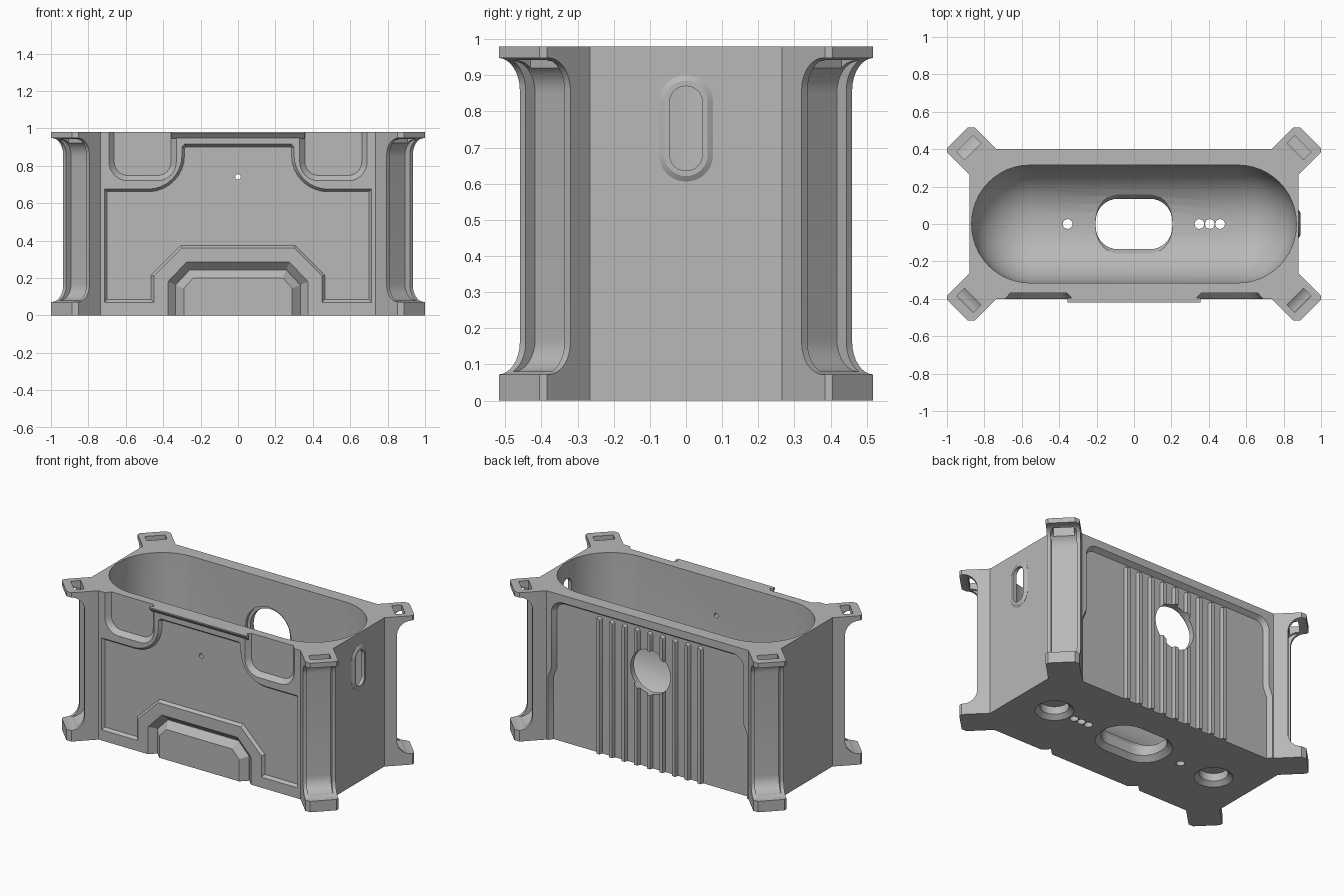
import bpy, bmesh
from math import sin, cos, pi, radians, sqrt

old = bpy.data.objects.get("Cube")
if old:
    bpy.data.objects.remove(old)

grey = bpy.data.materials.new("mid_grey")
grey.use_nodes = True
grey.diffuse_color = (0.48, 0.48, 0.48, 1)
grey.node_tree.nodes["Principled BSDF"].inputs["Base Color"].default_value = (0.48, 0.48, 0.48, 1)

HEIGHT = 0.98
FRONT, BACK = -0.40, 0.40


# ---- helpers: an outline (u, v) at depth d is mapped into space ----
def flat(u, v, d): return (u, v, d)        # outline seen from above
def upright(u, v, d): return (u, d, v)     # outline seen from the front
def sideways(u, v, d): return (d, u, v)    # outline seen from the side


def arc(cx, cy, rx, ry, a0, a1, n=8):
    return [(cx + rx * cos(radians(a0 + (a1 - a0) * i / n)),
             cy + ry * sin(radians(a0 + (a1 - a0) * i / n))) for i in range(n + 1)]


def rounded(hx, hy, r, cx=0, cy=0, n=8):
    pts = []
    for sx, sy, a in ((1, 1, 0), (-1, 1, 90), (-1, -1, 180), (1, -1, 270)):
        pts += arc(cx + sx * (hx - r), cy + sy * (hy - r), r, r, a, a + 90, n)
    return pts


def circle(r, cx=0, cy=0, n=40):
    return arc(cx, cy, r, r, 0, 360 - 360 / n, n - 1)


def mirrored(half):
    return half + [(-u, v) for u, v in reversed(half)]


def inset(pts, d):
    # mitred inward offset of a counter-clockwise outline
    out = []
    for i, (x, y) in enumerate(pts):
        (ax, ay), (bx, by) = pts[i - 1], pts[(i + 1) % len(pts)]
        la, lb = sqrt((x - ax) ** 2 + (y - ay) ** 2), sqrt((bx - x) ** 2 + (by - y) ** 2)
        n1, n2 = ((ay - y) / la, (x - ax) / la), ((y - by) / lb, (bx - x) / lb)
        k = d / (1 + n1[0] * n2[0] + n1[1] * n2[1])
        out.append((x + k * (n1[0] + n2[0]), y + k * (n1[1] + n2[1])))
    return out


def add_loft(bm, layers, place):
    rings = [[bm.verts.new(place(u, v, d)) for u, v in pts] for pts, d in layers]
    n = len(rings[0])
    for a, b in zip(rings, rings[1:]):
        for i in range(n):
            j = (i + 1) % n
            bm.faces.new((a[i], a[j], b[j], b[i]))
    bm.faces.new(rings[0])
    bm.faces.new(rings[-1])


def loft(name, solids, place):
    bm = bmesh.new()
    for layers in solids:
        add_loft(bm, layers, place)
    bmesh.ops.recalc_face_normals(bm, faces=bm.faces)
    mesh = bpy.data.meshes.new(name)
    bm.to_mesh(mesh)
    bm.free()
    ob = bpy.data.objects.new(name, mesh)
    bpy.context.collection.objects.link(ob)
    mesh.materials.append(grey)
    return ob


def activate(ob):
    bpy.ops.object.select_all(action='DESELECT')
    ob.select_set(True)
    bpy.context.view_layer.objects.active = ob


def cut(ob, solids, place):
    tool = loft("cutter", solids, place)
    tool.hide_render = True
    mod = ob.modifiers.new("cut", 'BOOLEAN')
    mod.operation, mod.solver, mod.object = 'DIFFERENCE', 'EXACT', tool
    activate(ob)
    bpy.ops.object.modifier_apply(modifier=mod.name)
    bpy.data.objects.remove(tool)


# ---- housing: block with a diagonal arm at each corner ----
corner = [(0.88, 0.265), (1.0, 0.385), (1.0, 0.405), (0.888, 0.517), (0.852, 0.517), (0.735, 0.40)]
half = [(x, -y) for x, y in reversed(corner)] + corner
housing = loft("housing", [[(mirrored(half), 0), (mirrored(half), HEIGHT)]], flat)

# rounded trough inside
R, FLOOR = 0.30, 0.09
trough = []
for i in range(11):
    a = pi / 2 * i / 10
    d = R * (1 - sin(a))
    trough.append((rounded(0.868 - d, 0.315 - d, 0.312 - d, n=12), FLOOR + R * (1 - cos(a))))
trough.append((rounded(0.868, 0.315, 0.312, n=12), HEIGHT + 0.1))
cut(housing, [trough], flat)


# ---- corner posts: recessed between top and bottom flanges, with a channel and slot ----
def post_profile(r, low, high):
    return (arc(r + 0.085, high - 0.09, 0.085, 0.09, 180, 90)
            + [(1.2, high), (1.2, low)]
            + arc(r + 0.085, low + 0.09, 0.085, 0.09, 270, 180))


T = -0.475 / sqrt(2)     # sideways position of the arm's middle line
for sx in (1, -1):
    for sy in (1, -1):
        def radial(r, z, t):
            return (sx * (r - t) / sqrt(2), sy * (r + t) / sqrt(2), z)

        for r, low, high, w in ((0.887, 0.072, 0.948, 0.2), (0.85, 0.08, 0.94, 0.076)):
            p = post_profile(r, low, high)
            cut(housing, [[(p, T - w), (p, T + w)]], radial)
        slot = rounded(0.03, 0.2, 0.001, 0.913, 0.97, 1)
        cut(housing, [[(slot, T - 0.062), (slot, T + 0.062)]], radial)

# ---- front: stepped recessed panel ----
panel = mirrored([(0.30, 0.36), (0.45, 0.21), (0.45, 0.07), (0.715, 0.07), (0.715, 0.675)]
                 + arc(0.48, 0.855, 0.18, 0.18, 270, 180) + [(0.30, 0.90), (0.285, 0.915)])
cut(housing, [[(panel, FRONT - 0.05), (panel, FRONT),
               (inset(panel, 0.014), FRONT + 0.018)]], upright)

# scooped pockets in the upper front corners
for s in (-1, 1):
    scoop = rounded(0.18, 0.20, 0.10, s * 0.51, 0.92)
    scoop = [(u, v if v < 0.9 else v + 0.2) for u, v in scoop]
    cut(housing, [[(scoop, FRONT - 0.05), (scoop, FRONT),
                   (inset(scoop, 0.028), FRONT + 0.03)]], upright)

# notch at the foot of the front, then a bevelled block standing in it
notch = mirrored([(0.375, -0.2), (0.375, 0.18), (0.275, 0.285)])
cut(housing, [[(notch, FRONT - 0.05), (notch, FRONT),
               (inset(notch, 0.04), FRONT + 0.04)]], upright)


def block_outline(d):
    return mirrored([(0.375 - d, 0.0), (0.375 - d, 0.18 - d * 0.42), (0.275 - d * 0.42, 0.285 - d)])


loft("front_block", [[(block_outline(0.042), FRONT + 0.05), (block_outline(0.042), FRONT + 0.038),
                      (block_outline(0.085), FRONT - 0.003)]], upright)

# lip along the top of the front
lip = [(0.0, 0.945), (0.0, HEIGHT), (-0.02, HEIGHT), (-0.02, 0.972)]
lip = [(FRONT + 0.004 + y * 1.2, z) for y, z in lip]
loft("front_lip", [[(lip, -0.355), (lip, 0.355)]], sideways)

# sensor hole through the front wall
pin = circle(0.015, 0, 0.74, 16)
cut(housing, [[(pin, -0.5), (pin, -0.2)]], upright)

# ---- back: recessed panel, ribs and round opening ----
back_half = [(0.725, -0.1), (0.725, 0.42), (0.70, 0.48)] + arc(0.62, 0.85, 0.08, 0.08, 0, 90)
back_panel = mirrored(back_half)
cut(housing, [[(back_panel, BACK + 0.05), (back_panel, BACK),
               (inset(back_panel, 0.02), BACK - 0.03)]], upright)

ribs = []
for i in range(-4, 5):
    def rib(w):
        return [(i * 0.092 - w, 0), (i * 0.092 + w, 0)] + arc(i * 0.092, 0.88, w, w, 0, 180, 6)
    ribs.append([(rib(0.02), BACK - 0.04), (rib(0.018), BACK - 0.03), (rib(0.011), BACK - 0.008)])
back_ribs = loft("back_ribs", ribs, upright)

opening = circle(0.145, 0, 0.63)
for ob in (housing, back_ribs):
    cut(ob, [[(opening, 0.2), (opening, 0.6)]], upright)
bore = circle(0.165, 0, 0.63)
cut(housing, [[(bore, 0.2), (bore, 0.335)]], upright)

# ---- side slot with a raised rim, on one end only ----
rim = rounded(0.075, 0.147, 0.074, 0, 0.753)
side_rim = loft("side_slot_rim", [[(rim, 0.872), (rim, 0.881), (inset(rim, 0.015), 0.89)]], sideways)
side_slot = rounded(0.045, 0.117, 0.044, 0, 0.753)
for ob in (housing, side_rim):
    cut(ob, [[(side_slot, 0.7), (side_slot, 1.1)]], sideways)

# ---- floor: large opening flared both ways, small holes, blind bores ----
wide, narrow = rounded(0.24, 0.165, 0.15), rounded(0.205, 0.135, 0.12)
cut(housing, [[(wide, -0.1), (wide, 0.0), (narrow, 0.03), (narrow, 0.09), (wide, 0.14), (wide, 0.3)]], flat)
for x in (-0.355, 0.35, 0.405, 0.46):
    hole = circle(0.026, x, 0, 20)
    cut(housing, [[(hole, -0.1), (hole, 0.3)]], flat)
for x in (-0.61, 0.61):
    cut(housing, [[(circle(0.115, x), -0.1), (circle(0.115, x), 0.0),
                   (circle(0.085, x), 0.025), (circle(0.085, x), 0.075)]], flat)

# ---- shading ----
for ob in (housing, back_ribs, side_rim):
    activate(ob)
    bpy.ops.object.shade_smooth_by_angle(angle=radians(25))
